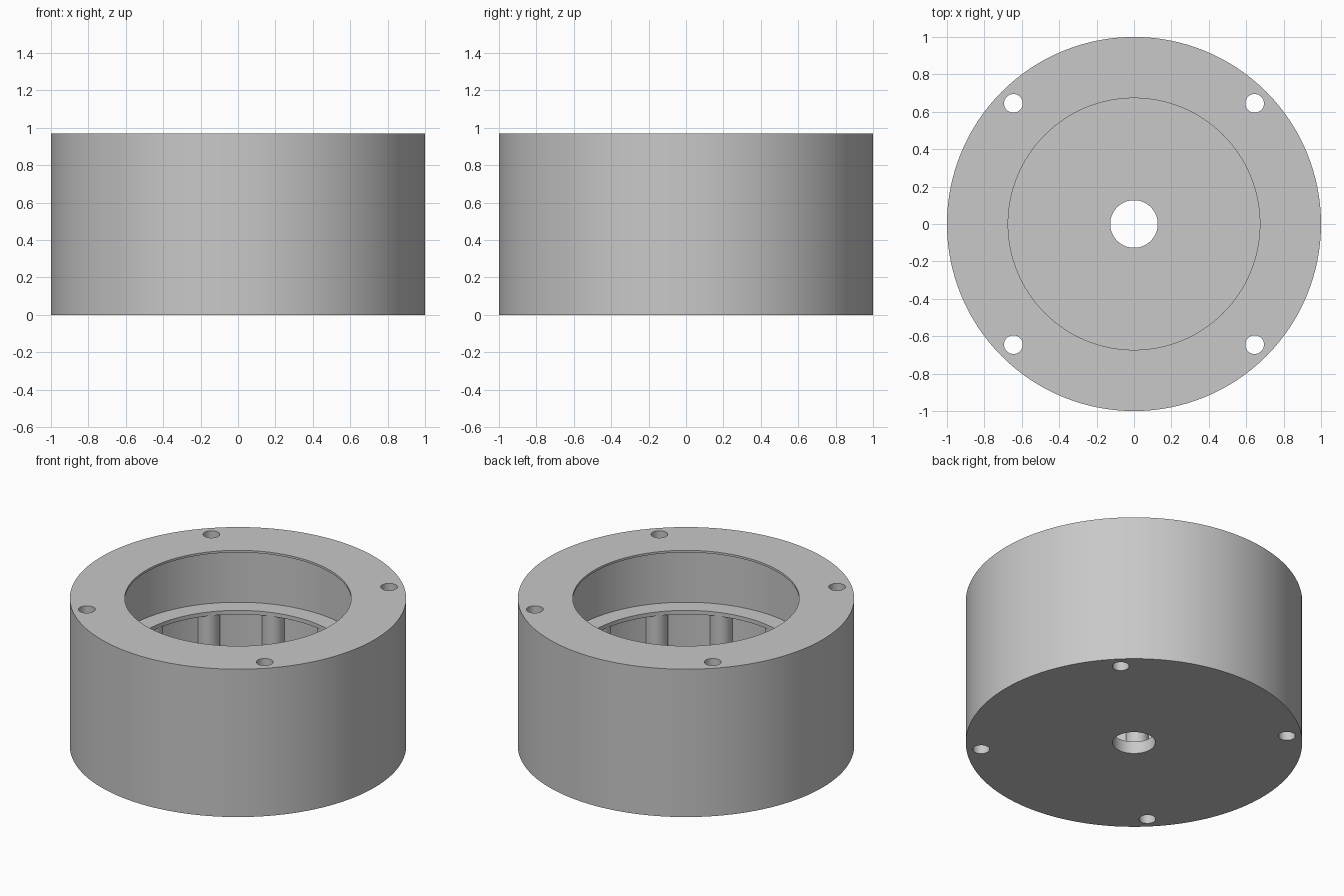
import bpy
import bmesh
from math import cos, sin, pi, radians

cube = bpy.data.objects.get("Cube")
if cube:
    bpy.data.objects.remove(cube, do_unlink=True)

HEIGHT = 0.97
FLOOR = 0.08
BORE = 0.673
SEGMENTS = 128

grey = bpy.data.materials.new("plain grey")
grey.use_nodes = True
grey.diffuse_color = (0.58, 0.58, 0.58, 1)
grey.node_tree.nodes["Principled BSDF"].inputs["Base Color"].default_value = grey.diffuse_color


def add_object(name, bm):
    bmesh.ops.recalc_face_normals(bm, faces=bm.faces)
    mesh = bpy.data.meshes.new(name)
    bm.to_mesh(mesh)
    bm.free()
    mesh.materials.append(grey)
    obj = bpy.data.objects.new(name, mesh)
    bpy.context.collection.objects.link(obj)
    return obj


def lathe(name, profile):
    """Revolve a closed (radius, height) outline about the z axis."""
    bm = bmesh.new()
    rings = []
    for i in range(SEGMENTS):
        a = 2 * pi * i / SEGMENTS
        rings.append([bm.verts.new((r * cos(a), r * sin(a), z)) for r, z in profile])
    n = len(profile)
    for i, ring in enumerate(rings):
        after = rings[(i + 1) % SEGMENTS]
        for j in range(n):
            k = (j + 1) % n
            bm.faces.new((ring[j], after[j], after[k], ring[k]))
    return add_object(name, bm)


def posts(name, places, radius, bottom, top):
    """Upright round bars at a list of (x, y) places."""
    bm = bmesh.new()
    for x, y in places:
        made = bmesh.ops.create_cone(bm, cap_ends=True, segments=32, radius1=radius,
                                     radius2=radius, depth=top - bottom)
        bmesh.ops.translate(bm, verts=made["verts"], vec=(x, y, (top + bottom) / 2))
    return add_object(name, bm)


def smooth(obj):
    bpy.ops.object.select_all(action="DESELECT")
    obj.select_set(True)
    bpy.context.view_layer.objects.active = obj
    bpy.ops.object.shade_smooth_by_angle(angle=radians(30))


# Hollow round body: thin top lip, upper chamber, ledge, lower chamber, floor
LEDGE = 0.576
LEDGE_UNDER = 0.55
housing = lathe("housing", [
    (0.127, 0), (1, 0), (1, HEIGHT), (BORE, HEIGHT),
    (BORE, HEIGHT - 0.014), (0.787, HEIGHT - 0.014),
    (0.787, LEDGE), (BORE, LEDGE), (BORE, LEDGE_UNDER),
    (0.745, LEDGE_UNDER), (0.745, FLOOR), (0.127, FLOOR),
])

# Four screw holes through the rim
corner = 0.645
cutter = posts("screw_hole_cutter",
               [(x, y) for x in (-corner, corner) for y in (-corner, corner)],
               0.05, -0.1, HEIGHT + 0.1)
cutter.hide_render = True
cut = housing.modifiers.new("screw_holes", "BOOLEAN")
cut.operation = "DIFFERENCE"
cut.solver = "EXACT"
cut.object = cutter
bpy.context.view_layer.objects.active = housing
bpy.ops.object.modifier_apply(modifier=cut.name)
bpy.data.objects.remove(cutter, do_unlink=True)

# Rounded ribs around the lower chamber wall
RIBS = 12
angles = [radians(18.5) + 2 * pi * i / RIBS for i in range(RIBS)]
ribs = posts("inner_ribs", [(0.745 * cos(a), 0.745 * sin(a)) for a in angles],
             0.068, FLOOR - 0.01, LEDGE_UNDER + 0.01)

for part in (housing, ribs):
    smooth(part)
